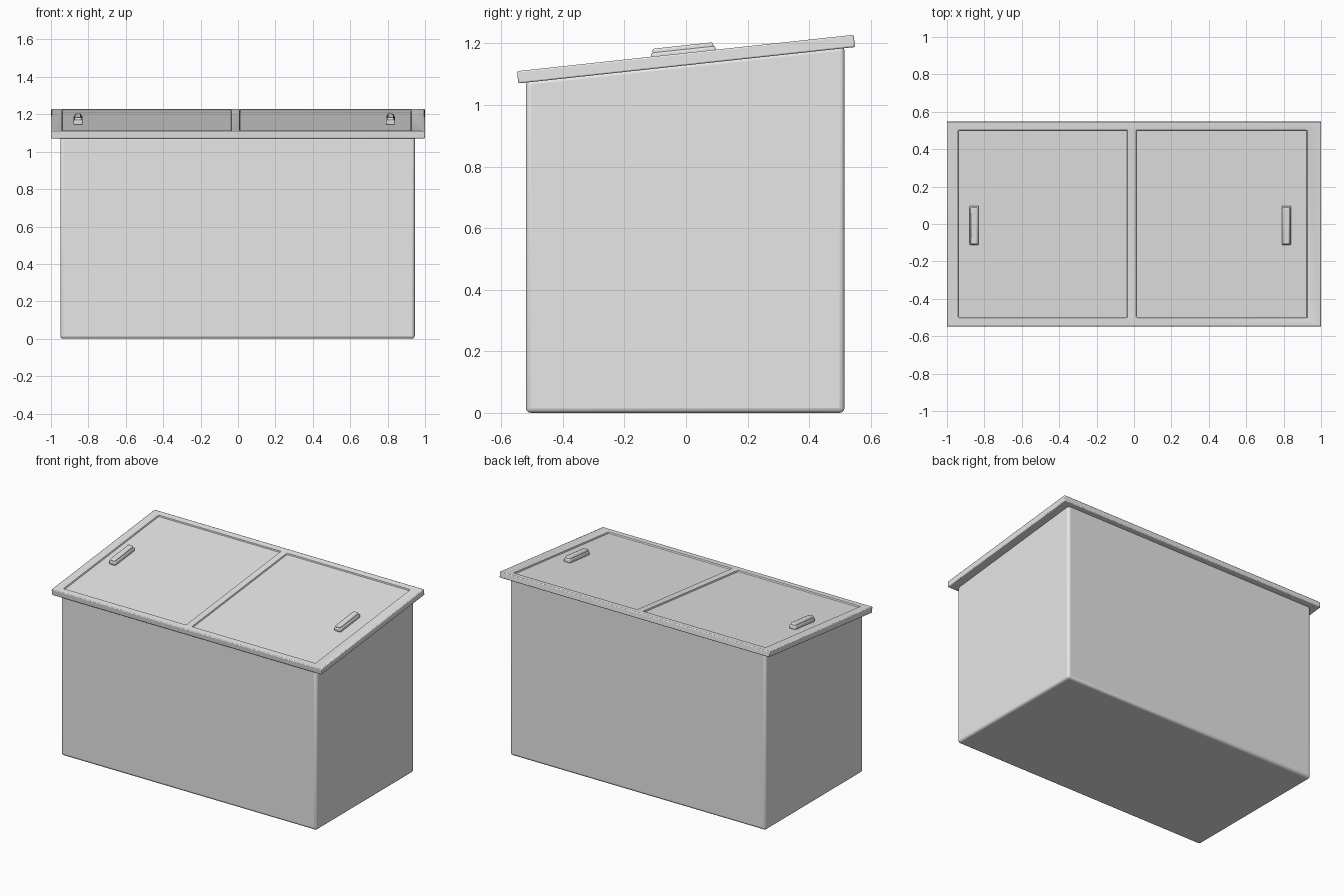
import bpy
import math
from mathutils import Matrix

cube = bpy.data.objects.get("Cube")
if cube:
    bpy.data.objects.remove(cube, do_unlink=True)

grey = bpy.data.materials.new("light grey")
grey.use_nodes = True
grey.diffuse_color = (0.8, 0.8, 0.8, 1)
grey.node_tree.nodes["Principled BSDF"].inputs["Base Color"].default_value = (0.8, 0.8, 0.8, 1)

TILT = math.atan(0.108)
LID_MID = 1.149
LID_THICK = 0.04
RECESS = 0.012
LID_FRAME = Matrix.Translation((0, 0, LID_MID)) @ Matrix.Rotation(TILT, 4, "X")


def box(name, x, y, z):
    """Box from (low, high) ranges on each axis."""
    bpy.ops.mesh.primitive_cube_add(size=1)
    ob = bpy.context.object
    ob.name = name
    size = [r[1] - r[0] for r in (x, y, z)]
    mid = [sum(r) / 2 for r in (x, y, z)]
    ob.data.transform(Matrix.Translation(mid) @ Matrix.Diagonal((*size, 1)))
    ob.data.materials.append(grey)
    return ob


def soften(ob, width, segments=3):
    bevel = ob.modifiers.new("rounded edges", "BEVEL")
    bevel.width = width
    bevel.segments = segments
    bevel.limit_method = "ANGLE"
    bpy.ops.object.select_all(action="DESELECT")
    ob.select_set(True)
    bpy.context.view_layer.objects.active = ob
    bpy.ops.object.shade_smooth_by_angle(angle=math.radians(35))


# Bin body with its top sloped to meet the underside of the lid
body = box("bin_body", (-0.95, 0.945), (-0.52, 0.515), (0, 1))
for v in body.data.vertices:
    if v.co.z > 0.5:
        v.co.z = LID_MID - LID_THICK / 2 + math.tan(TILT) * v.co.y + 0.008
soften(body, 0.016)

# Sloping lid with two shallow recessed doors and a divider between them
top = LID_THICK / 2
lid = box("lid_frame", (-1, 1), (-0.55, 0.55), (-top, top))
lid.matrix_world = LID_FRAME
for side, span in (("right", (-0.94, -0.035)), ("left", (0.012, 0.925))):
    cutter = box(side + "_door_cutter", span, (-0.503, 0.506), (top - RECESS, top + 0.1))
    cutter.matrix_world = LID_FRAME
    cutter.hide_render = True
    cutter.hide_set(True)
    cut = lid.modifiers.new(side + " door recess", "BOOLEAN")
    cut.operation = "DIFFERENCE"
    cut.solver = "EXACT"
    cut.object = cutter
soften(lid, 0.005, 2)

# Door handles: a base block with a narrower grip on top
for side, x in (("right", -0.855), ("left", 0.815)):
    for part, half, length, low, high in (
        ("base", 0.024, 0.105, top - RECESS - 0.002, top + 0.012),
        ("grip", 0.018, 0.099, top, top + 0.025),
    ):
        handle = box(f"{side}_handle_{part}", (x - half, x + half),
                     (-0.006 - length, -0.006 + length), (low, high))
        handle.matrix_world = LID_FRAME
        soften(handle, 0.006, 2)
